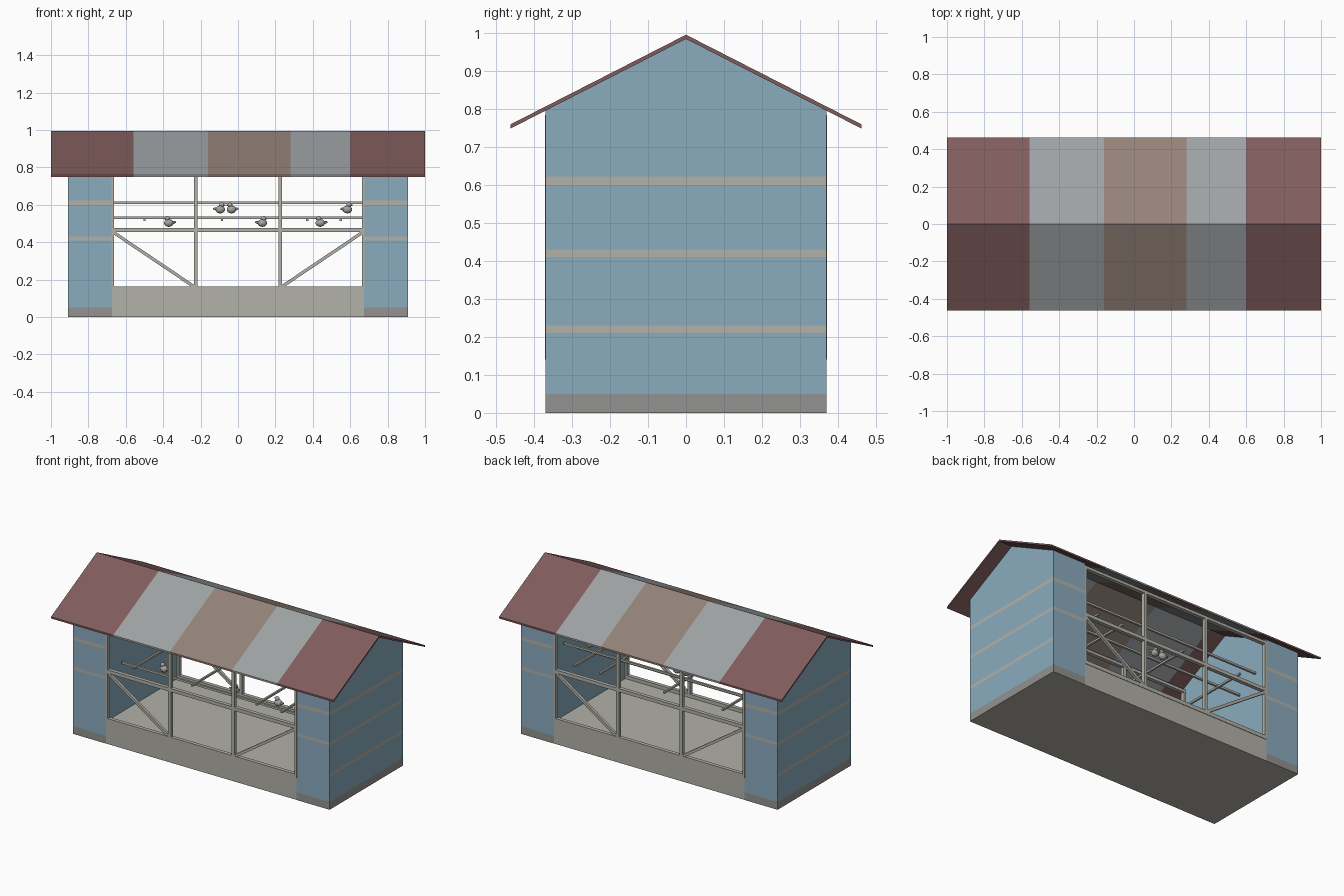
import bpy, bmesh, math
from mathutils import Vector

cube = bpy.data.objects.get("Cube")
if cube:
    bpy.data.objects.remove(cube, do_unlink=True)


def material(name, srgb):
    col = [(c / 255 / 12.92 if c < 11 else ((c / 255 + 0.055) / 1.055) ** 2.4) for c in srgb] + [1]
    m = bpy.data.materials.new(name)
    m.use_nodes = True
    m.diffuse_color = col
    bsdf = m.node_tree.nodes["Principled BSDF"]
    bsdf.inputs["Base Color"].default_value = col
    bsdf.inputs["Roughness"].default_value = 0.8
    return m


RED = material("faded red", (128, 92, 92))
GREY = material("weathered grey", (158, 162, 164))
BROWN = material("faded brown", (148, 130, 120))
BLUE = material("wall blue", (138, 172, 190))
BEIGE = material("pale timber", (178, 177, 168))
STONE = material("plinth grey", (146, 146, 145))
BIRD = material("bird grey", (165, 165, 160))


def finish(name, bm, mats):
    bmesh.ops.recalc_face_normals(bm, faces=bm.faces)
    me = bpy.data.meshes.new(name)
    bm.to_mesh(me)
    bm.free()
    ob = bpy.data.objects.new(name, me)
    bpy.context.collection.objects.link(ob)
    for m in mats:
        me.materials.append(m)
    return ob


def prism(name, profile, x0, x1, mats, axis=0, cuts=(), rule=None):
    """Extrude a y-z profile along x, slice it, and colour faces by a rule."""
    bm = bmesh.new()
    face = bm.faces.new([bm.verts.new((x0, y, z)) for y, z in profile])
    ext = bmesh.ops.extrude_face_region(bm, geom=[face])
    moved = [g for g in ext["geom"] if isinstance(g, bmesh.types.BMVert)]
    bmesh.ops.translate(bm, verts=moved, vec=(x1 - x0, 0, 0))
    normal = Vector((0, 0, 0))
    normal[axis] = 1
    for c in cuts:
        geom = list(bm.verts) + list(bm.edges) + list(bm.faces)
        bmesh.ops.bisect_plane(bm, geom=geom, dist=1e-5, plane_co=normal * c, plane_no=normal)
    bmesh.ops.recalc_face_normals(bm, faces=bm.faces)
    if rule:
        for f in bm.faces:
            f.material_index = rule(f.calc_center_median(), f.normal)
    return finish(name, bm, mats)


def beam(name, a, b, width, depth=None, mat=BEIGE):
    """Square timber from point a to point b."""
    a, b = Vector(a), Vector(b)
    d = b - a
    bm = bmesh.new()
    bmesh.ops.create_cube(bm, size=1)
    for v in bm.verts:
        v.co = Vector((v.co.x * (depth or width), v.co.y * width, v.co.z * d.length))
    # keep the section square to the front: local x becomes depth in y
    up = d.normalized()
    side = Vector((0, 1, 0)) if abs(up.y) < 0.9 else Vector((1, 0, 0))
    third = up.cross(side)
    for v in bm.verts:
        v.co = (a + b) / 2 + side * v.co.x + third * v.co.y + up * v.co.z
    return finish(name, bm, [mat])


# Roof: one thin folded sheet with five colour bands
seams = [-0.56, -0.16, 0.28, 0.6]


def band(c, n):
    return [0, 1, 2, 1, 0][sum(c.x > s for s in seams)]


prism("roof", [(-0.462, 0.76), (0, 0.996), (0.462, 0.76), (0.462, 0.749), (0, 0.985), (-0.462, 0.749)],
      -1, 1, [RED, GREY, BROWN], cuts=seams, rule=band)

# End bays: solid gabled blocks with plinth and timber bands
levels = [0.05, 0.21, 0.23, 0.41, 0.43, 0.6, 0.622]
gable = [(-0.37, 0), (0.37, 0), (0.37, 0.797), (0, 0.986), (-0.37, 0.797)]
for label, s in (("left", 1), ("right", -1)):
    def wall(c, n, s=s):
        if n.z < -0.5:
            return 1
        if n.x * s < -0.5 or n.z > 0.3:
            return 0
        step = sum(c.z > l for l in levels)
        if step == 0:
            return 2
        if step == 2 and abs(n.y) > 0.5:
            return 0
        return 1 if step % 2 == 0 else 0
    prism(label + "_end_bay", gable, 0.675 * s, 0.908 * s, [BLUE, BEIGE, STONE],
          axis=2, cuts=levels, rule=wall)

# Base with the floor on top
prism("floor_base", [(-0.369, 0), (0.369, 0), (0.369, 0.142), (-0.369, 0.142)], -0.676, 0.676, [BEIGE])

# Timber frames on both long sides
for side, y in (("front", -0.36), ("back", 0.36)):
    for part, z, w in (("bottom_rail", 0.152, 0.024), ("middle_rail", 0.465, 0.022), ("top_rail", 0.775, 0.018)):
        beam(f"{side}_{part}", (-0.675, y, z), (0.675, y, z), w, 0.024)
    for s in (-1, 1):
        tag = "left" if s > 0 else "right"
        beam(f"{side}_{tag}_jamb", (0.669 * s, y, 0.142), (0.669 * s, y, 0.785), 0.014, 0.024)
        beam(f"{side}_{tag}_post", (0.225 * s, y, 0.142), (0.225 * s, y, 0.785), 0.019, 0.024)
        beam(f"{side}_{tag}_brace", (0.665 * s, y, 0.452), (0.228 * s, y, 0.158), 0.017)

# Perches inside
for name, y, z in (("low_perch", -0.22, 0.465), ("middle_perch", 0.14, 0.53), ("high_perch", 0.28, 0.612)):
    beam(name, (-0.665, y, z), (0.665, y, z), 0.013)
for i, x in enumerate((-0.5, -0.085, 0.37, 0.55)):
    beam(f"cross_perch_{i + 1}", (x, -0.345, 0.52), (x, 0.345, 0.52), 0.012)


# Birds: body, head, beak and tail joined into one mesh
def bird(name, x, y, z, s):
    bm = bmesh.new()

    def ball(center, scale):
        r = bmesh.ops.create_uvsphere(bm, u_segments=14, v_segments=8, radius=1)
        for v in r["verts"]:
            v.co = Vector(center) + Vector(p * q for p, q in zip(v.co, scale))

    def cone(center, r1, r2, depth, direction):
        r = bmesh.ops.create_cone(bm, cap_ends=True, segments=8, radius1=r1, radius2=r2, depth=depth)
        rot = Vector((0, 0, 1)).rotation_difference(Vector(direction))
        for v in r["verts"]:
            v.co = Vector(center) + rot @ v.co

    ball((0, 0, 0), (0.026, 0.021, 0.021))
    ball((0.008, 0, 0.024), (0.014, 0.013, 0.014))
    cone((0.025, 0, 0.023), 0.005, 0.0005, 0.012, (1, 0, -0.1))
    cone((-0.027, 0, 0.003), 0.01, 0.004, 0.022, (-1, 0, 0.2))
    for v in bm.verts:
        v.co = Vector((x + v.co.x * s, y + v.co.y, z + v.co.z))
    ob = finish(name, bm, [BIRD])
    for p in ob.data.polygons:
        p.use_smooth = True


for i, (x, s) in enumerate(((-0.37, -1), (0.13, 1), (0.44, -1))):
    bird(f"low_bird_{i + 1}", x, -0.22, 0.503, s)
for i, (x, s) in enumerate(((-0.095, 1), (-0.035, -1), (0.585, 1))):
    bird(f"high_bird_{i + 1}", x, 0.14, 0.575, s)
